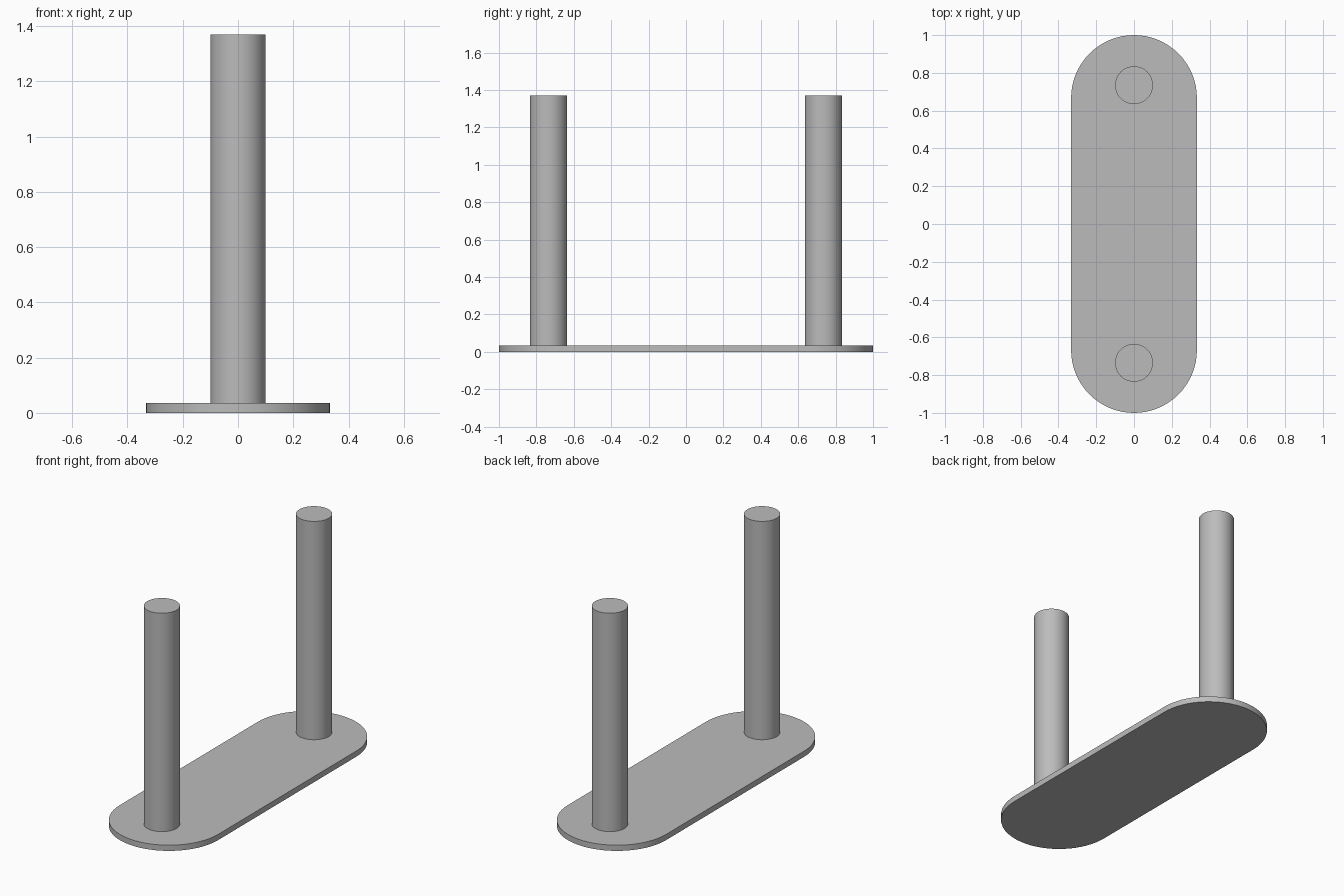
import bpy, bmesh, math

if "Cube" in bpy.data.objects:
    bpy.data.objects.remove(bpy.data.objects["Cube"])

LENGTH, HALF_WIDTH, THICK = 2.0, 0.333, 0.035
POST_Y, POST_R, TOP = 0.735, 0.1, 1.37

grey = bpy.data.materials.new("plain grey")
grey.diffuse_color = (0.5, 0.5, 0.5, 1)
grey.use_nodes = True
grey.node_tree.nodes["Principled BSDF"].inputs["Base Color"].default_value = grey.diffuse_color


def prism(name, outline, z0, z1):
    """Extrude a closed outline from z0 to z1, with smooth curved sides."""
    bm = bmesh.new()
    face = bm.faces.new([bm.verts.new((x, y, z0)) for x, y in outline])
    ext = bmesh.ops.extrude_face_region(bm, geom=[face])
    verts = [v for v in ext["geom"] if isinstance(v, bmesh.types.BMVert)]
    bmesh.ops.translate(bm, verts=verts, vec=(0, 0, z1 - z0))
    bmesh.ops.recalc_face_normals(bm, faces=bm.faces)
    mesh = bpy.data.meshes.new(name)
    bm.to_mesh(mesh)
    bm.free()
    mesh.materials.append(grey)
    obj = bpy.data.objects.new(name, mesh)
    bpy.context.collection.objects.link(obj)
    bpy.ops.object.select_all(action='DESELECT')
    obj.select_set(True)
    bpy.context.view_layer.objects.active = obj
    bpy.ops.object.shade_smooth_by_angle(angle=math.radians(30))
    return obj


def arc(cy, r, start, end, steps):
    angles = [start + (end - start) * i / steps for i in range(steps + 1)]
    return [(r * math.cos(a), cy + r * math.sin(a)) for a in angles]


# Base plate with rounded ends
end_y = LENGTH / 2 - HALF_WIDTH
prism("base_plate",
      arc(end_y, HALF_WIDTH, 0, math.pi, 32)
      + arc(-end_y, HALF_WIDTH, math.pi, 2 * math.pi, 32), 0, THICK)

# Two upright posts standing on the plate
for name, y in (("front_post", -POST_Y), ("back_post", POST_Y)):
    prism(name, arc(y, POST_R, 0, 2 * math.pi, 48)[:-1], THICK, TOP)
